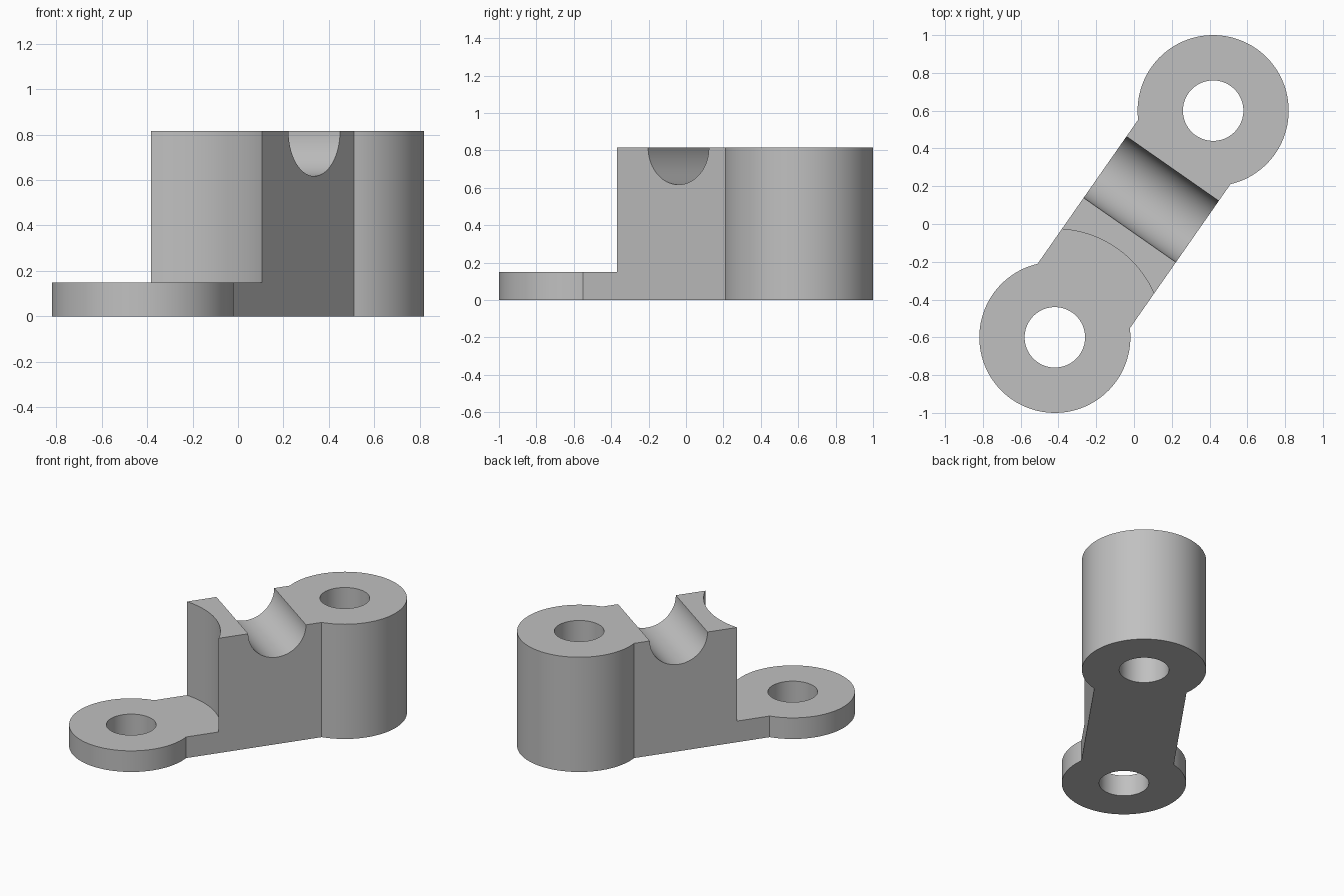
import bpy
import bmesh
from math import asin, atan2, cos, hypot, pi, sin

if "Cube" in bpy.data.objects:
    bpy.data.objects.remove(bpy.data.objects["Cube"], do_unlink=True)

EYE_X, EYE_Y = 0.419, 0.6            # centre of the tall eye; the low eye is opposite
EYE_R, HOLE_R = 0.4, 0.16
HALF_WIDTH = 0.298                   # half the width of the bar
LOW, HIGH = 0.15, 0.815
STEP_R = 0.574                       # curved step around the low eye
GROOVE_POS, GROOVE_R = 0.159, 0.198
REACH = hypot(EYE_X, EYE_Y)
TURN = atan2(EYE_Y, EYE_X)

grey = bpy.data.materials.new("plain grey")
grey.use_nodes = True
grey.diffuse_color = (0.53, 0.53, 0.53, 1)
grey.node_tree.nodes["Principled BSDF"].inputs["Base Color"].default_value = grey.diffuse_color


def prism(name, outline, bottom, top):
    """Solid made by extruding an outline upwards."""
    bm = bmesh.new()
    base = bm.faces.new([bm.verts.new((x, y, bottom)) for x, y in outline])
    grown = bmesh.ops.extrude_face_region(bm, geom=[base])["geom"]
    verts = [v for v in grown if isinstance(v, bmesh.types.BMVert)]
    bmesh.ops.translate(bm, vec=(0, 0, top - bottom), verts=verts)
    bmesh.ops.recalc_face_normals(bm, faces=bm.faces)
    mesh = bpy.data.meshes.new(name)
    bm.to_mesh(mesh)
    bm.free()
    mesh.materials.append(grey)
    obj = bpy.data.objects.new(name, mesh)
    bpy.context.collection.objects.link(obj)
    return obj


def arc(x, radius, start, end, steps):
    angles = [start + (end - start) * i / steps for i in range(steps + 1)]
    return [(x + radius * cos(a), radius * sin(a)) for a in angles]


def disc(x, radius):
    return arc(x, radius, 0, 2 * pi, 96)[:-1]


def cut(body, cutter):
    cutter.hide_render = True
    mod = body.modifiers.new("cut", "BOOLEAN")
    mod.operation = "DIFFERENCE"
    mod.solver = "EXACT"
    mod.object = cutter
    bpy.context.view_layer.objects.active = body
    bpy.ops.object.modifier_apply(modifier=mod.name)
    bpy.data.objects.remove(cutter, do_unlink=True)


# Two round eyes joined by a straight bar
sweep = pi - asin(HALF_WIDTH / EYE_R)
half = arc(REACH, EYE_R, -sweep, sweep, 72)
bracket = prism("clamp_bracket", half + [(-x, -y) for x, y in half], 0, HIGH)

# Curved step down to the low eye
cut(bracket, prism("step_cutter", disc(-REACH, STEP_R), LOW, HIGH + 0.2))

# Bolt holes
for side in (-1, 1):
    cut(bracket, prism("hole_cutter", disc(side * REACH, HOLE_R), -0.1, HIGH + 0.1))

# Half-round groove across the bar
groove = prism("groove_cutter", disc(0, GROOVE_R), -0.5, 0.5)
groove.rotation_euler.x = pi / 2
groove.location = (GROOVE_POS, 0, HIGH)
bpy.context.view_layer.update()
cut(bracket, groove)

# Turn to the final direction and smooth the round walls
bracket.rotation_euler.z = TURN
bpy.ops.object.select_all(action="DESELECT")
bracket.select_set(True)
bpy.context.view_layer.objects.active = bracket
bpy.ops.object.shade_smooth_by_angle(angle=pi / 6)
